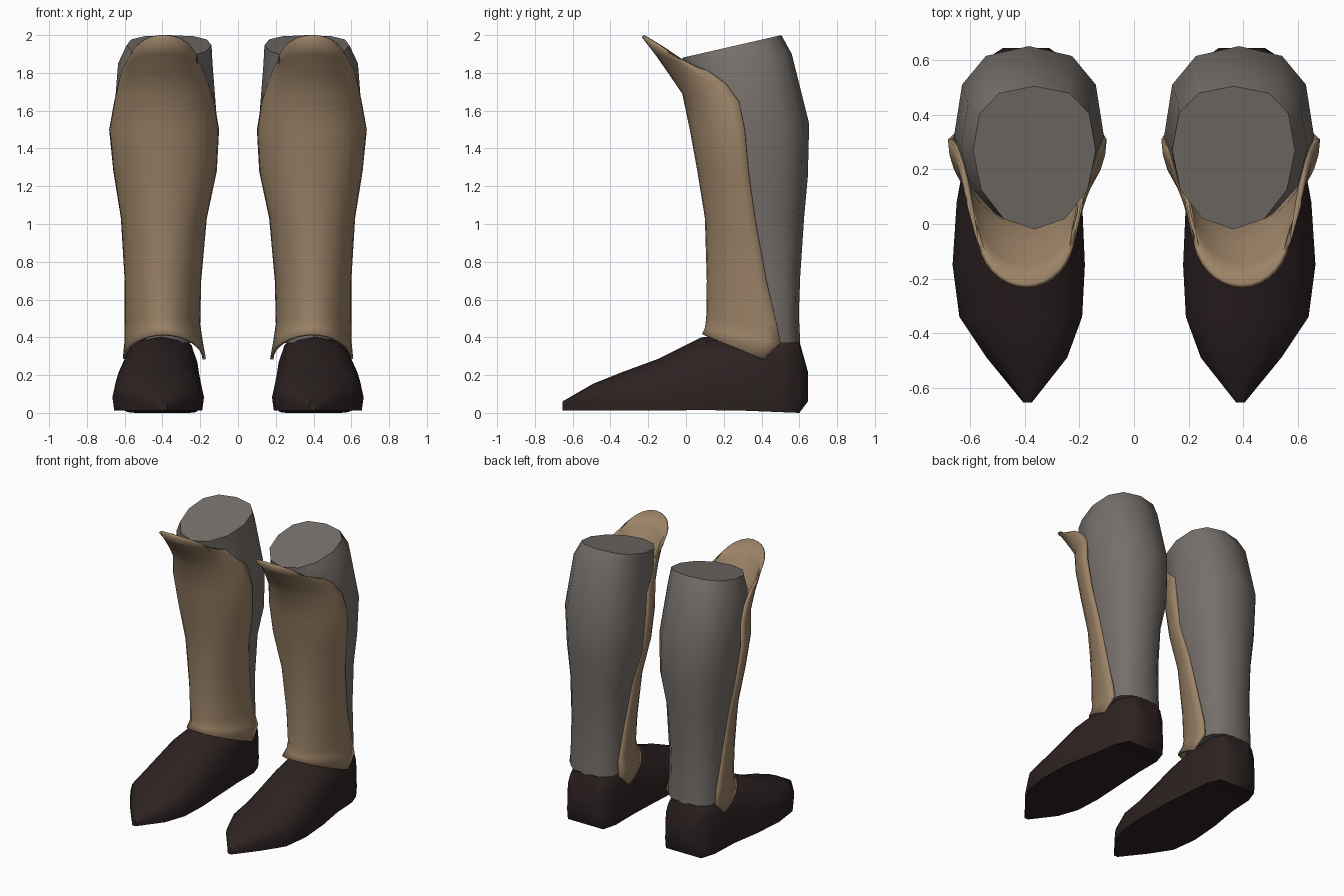
import bpy, bmesh, math

if "Cube" in bpy.data.objects:
    bpy.data.objects.remove(bpy.data.objects["Cube"])


def material(name, rgb):
    m = bpy.data.materials.new(name)
    m.diffuse_color = (*rgb, 1)
    m.use_nodes = True
    m.node_tree.nodes["Principled BSDF"].inputs["Base Color"].default_value = m.diffuse_color
    return m


TAN = material("tan leather", (0.33, 0.225, 0.135))
GREY = material("grey cloth", (0.18, 0.16, 0.145))
DARK = material("dark shoe leather", (0.027, 0.016, 0.016))


def loft(name, rows, mat, closed=True, thickness=0, angle=40):
    """Skin rows of points, then mirror to the other side of x = 0."""
    bm = bmesh.new()
    vs = [[bm.verts.new(p) for p in row] for row in rows]
    n = len(rows[0])
    for a, b in zip(vs, vs[1:]):
        for i in range(n if closed else n - 1):
            j = (i + 1) % n
            bm.faces.new((a[i], b[i], b[j], a[j]))
    if closed:
        bm.faces.new(vs[0])
        bm.faces.new(vs[-1][::-1])
        bmesh.ops.recalc_face_normals(bm, faces=bm.faces)
    mesh = bpy.data.meshes.new(name)
    bm.to_mesh(mesh)
    bm.free()
    mesh.materials.append(mat)
    ob = bpy.data.objects.new(name, mesh)
    bpy.context.collection.objects.link(ob)
    bpy.ops.object.select_all(action='DESELECT')
    ob.select_set(True)
    bpy.context.view_layer.objects.active = ob
    bpy.ops.object.shade_smooth_by_angle(angle=math.radians(angle))
    if thickness:
        s = ob.modifiers.new("thickness", 'SOLIDIFY')
        s.thickness, s.offset = thickness, -1
    m = ob.modifiers.new("pair", 'MIRROR')
    m.use_mirror_merge = False
    return ob


def spow(v, e):
    return math.copysign(abs(v) ** e, v)


# Lower leg: z front, y front, z back, y back, y of widest point, x inner, x outer
LEG = [
    (1.88, -.02, 2.00, .505, .27, .14, .59),
    (1.80, .00, 1.90, .56, .28, .135, .635),
    (1.53, .045, 1.53, .652, .32, .11, .66),
    (1.25, .085, 1.25, .645, .34, .12, .64),
    (1.03, .125, 1.03, .625, .36, .175, .61),
    (.73, .135, .73, .605, .41, .205, .59),
    (.52, .13, .52, .597, .44, .21, .59),
    (.37, .13, .37, .605, .44, .21, .59),
]
rows = []
for zf, yf, zb, yb, yc, xl, xr in LEG:
    row = []
    for k in range(12):
        a = k * math.tau / 12
        c, s = math.cos(a), math.sin(a)
        e = .8 if c > .01 else 1
        y = yc + spow(c, e) * ((yb - yc) if c > 0 else (yc - yf))
        x = (xl + xr) / 2 + spow(s, e) * (xr - xl) / 2
        row.append((x, y, zf + (zb - zf) * (y - yf) / (yb - yf)))
    rows.append(row)
loft("lower_leg", rows, GREY)

# Shin guard: z front, y front, z edge, y edge, x inner, x outer
GUARD = [
    (1.99, -.235, 1.87, -.03, .215, .575),
    (1.90, -.165, 1.81, .12, .185, .615),
    (1.80, -.095, 1.74, .215, .155, .635),
    (1.69, -.02, 1.65, .28, .125, .655),
    (1.50, .02, 1.50, .31, .10, .682),
    (1.28, .06, 1.28, .33, .112, .66),
    (1.03, .10, 1.03, .365, .165, .62),
    (.70, .11, .70, .425, .195, .60),
    (.50, .107, .47, .48, .20, .60),
    (.45, .10, .37, .50, .185, .602),
    (.418, .085, .285, .41, .17, .61),
]
rows = []
for zf, yf, ze, ye, xl, xr in GUARD:
    row = []
    for k in range(17):
        a = math.pi * (k / 16 - .5)
        c = max(math.cos(a), 0)
        row.append(((xl + xr) / 2 + math.sin(a) * (xr - xl) / 2,
                    ye + (yf - ye) * c, ze + (zf - ze) * c))
    rows.append(row)
loft("shin_guard", rows, TAN, closed=False, thickness=.018, angle=60)

# Shoe: y, x inner, x outer, z bottom, z top, squareness of the upper
SHOE = [
    (-.655, .375, .405, .012, .06, 1),
    (-.49, .245, .54, .012, .155, .9),
    (-.34, .19, .64, .012, .215, .9),
    (-.15, .18, .665, .012, .285, .95),
    (.08, .19, .65, .015, .40, .95),
    (.30, .205, .61, .012, .41, .6),
    (.50, .215, .59, .004, .41, .5),
    (.60, .25, .55, .0, .38, .5),
    (.645, .31, .48, .06, .22, .7),
]
rows = []
for y, xl, xr, zb, zt, e in SHOE:
    cx, hw = (xl + xr) / 2, (xr - xl) / 2
    low = zb + min(.07, (zt - zb) * .4)
    row = [(cx - hw * .96, y, zb), (cx + hw * .96, y, zb)]
    for k in range(9):
        a = math.pi * k / 8
        row.append((cx + hw * spow(math.cos(a), e), y,
                    low + (zt - low) * abs(math.sin(a)) ** e))
    rows.append(row)
loft("shoe", rows, DARK, angle=50)
